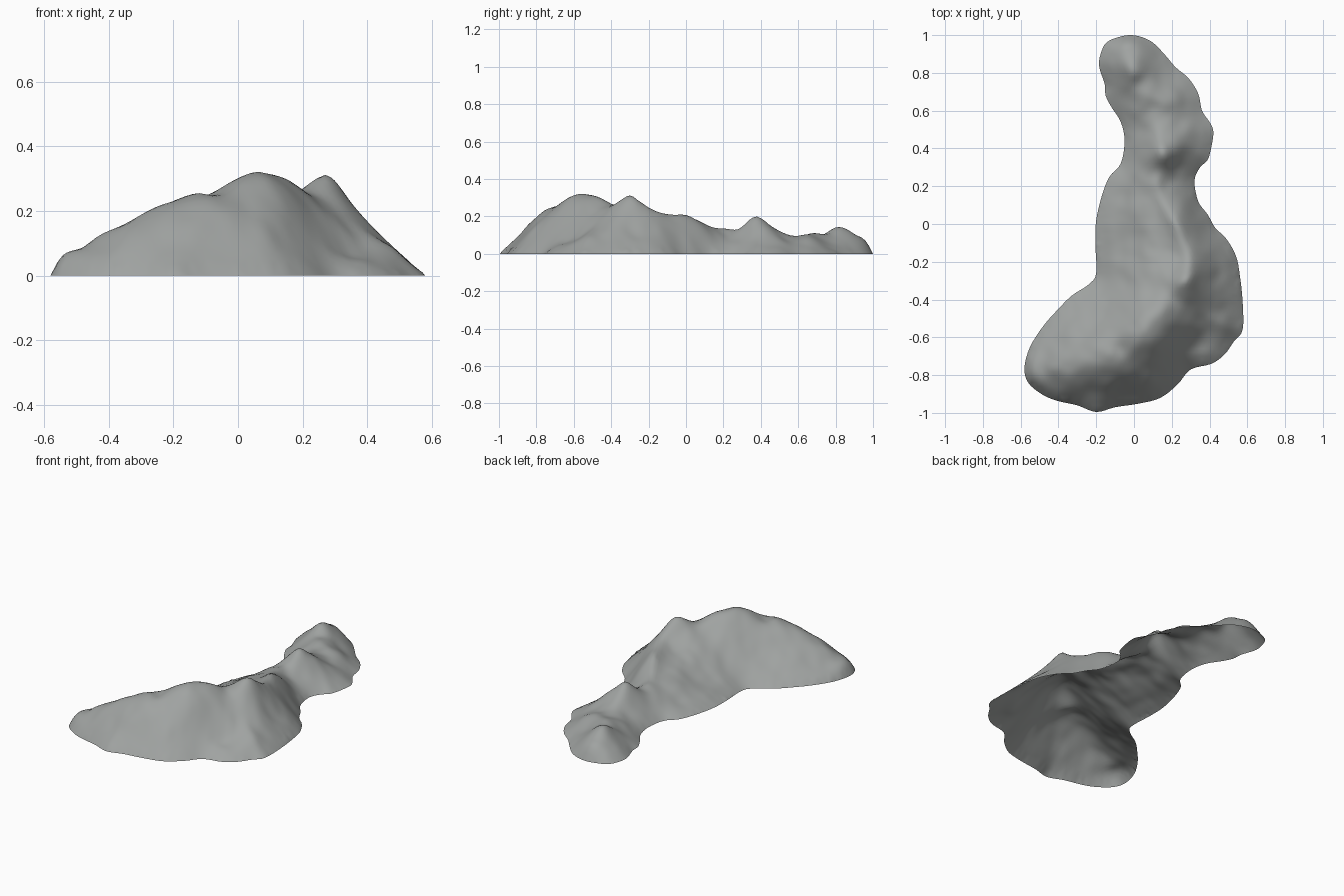
import bpy, bmesh, math
from mathutils import Vector, noise, geometry, kdtree

if "Cube" in bpy.data.objects:
    bpy.data.objects.remove(bpy.data.objects["Cube"])

# Shoreline, clockwise from the north tip
SHORE = [(-.02, 1), (.04, .99), (.10, .96), (.16, .90), (.22, .83), (.29, .77), (.34, .69),
         (.36, .60), (.40, .54), (.42, .49), (.41, .41), (.39, .34), (.35, .30), (.32, .23),
         (.34, .12), (.39, .05), (.43, -.02), (.49, -.08), (.54, -.17), (.56, -.27),
         (.575, -.41), (.575, -.56), (.53, -.62), (.48, -.69), (.41, -.74), (.30, -.77),
         (.23, -.85), (.14, -.92), (.03, -.95), (-.10, -.97), (-.20, -.995), (-.30, -.96),
         (-.41, -.935), (-.49, -.90), (-.56, -.84), (-.58, -.76), (-.55, -.65), (-.48, -.54),
         (-.41, -.46), (-.33, -.38), (-.24, -.32), (-.20, -.26), (-.205, -.10), (-.20, .02),
         (-.17, .15), (-.13, .25), (-.07, .32), (-.05, .44), (-.07, .54), (-.12, .62),
         (-.15, .68), (-.155, .74), (-.185, .84), (-.17, .92), (-.14, .965), (-.08, .99)]

# Crest line x, y, height, from the south-west foot to the north tip
CREST = [(-.49, -.77, .072), (-.44, -.76, .12), (-.35, -.75, .158), (-.28, -.74, .20),
         (-.20, -.72, .228), (-.13, -.69, .258), (-.08, -.66, .245), (-.01, -.62, .293),
         (.05, -.58, .32), (.08, -.53, .32), (.14, -.46, .30), (.19, -.38, .26),
         (.27, -.30, .317), (.29, -.20, .25), (.26, -.10, .215), (.22, 0, .208),
         (.16, .10, .155), (.12, .20, .135), (.13, .29, .135), (.15, .37, .208),
         (.14, .45, .155), (.13, .52, .11), (.10, .60, .092), (.07, .68, .112),
         (.04, .75, .105), (0, .81, .148), (-.02, .87, .13), (-.03, .92, .09)]

# Spurs and gullies: x, y, amount, radius
BUMPS = [(.46, -.53, .014, .09), (.35, -.60, -.03, .09), (.43, -.24, -.025, .09),
         (-.06, -.80, .012, .08), (.29, .50, .008, .07),
         (.20, .66, .02, .07), (.26, .09, .015, .07)]


def catmull(points, steps, closed):
    pts = [Vector(p) for p in points]
    n = len(pts)
    get = (lambda i: pts[i % n]) if closed else (lambda i: pts[max(0, min(n - 1, i))])
    out = []
    for i in range(n if closed else n - 1):
        a, b, c, d = (get(i + k) for k in (-1, 0, 1, 2))
        for s in range(steps):
            t = s / steps
            out.append(.5 * (2 * b + (c - a) * t + (2 * a - 5 * b + 4 * c - d) * t * t
                             + (3 * b - a - 3 * c + d) * t ** 3))
    return out if closed else out + [pts[-1]]


shore = catmull(SHORE[::-1], 4, True)
crest = catmull(CREST, 4, False)


def tree(points):
    kd = kdtree.KDTree(len(points))
    for i, p in enumerate(points):
        kd.insert((p.x, p.y, 0), i)
    kd.balance()
    return kd


shore_kd, crest_kd = tree(shore), tree(crest)


def clamp(v):
    return max(0, min(1, v))


def height(x, y):
    p = Vector((x, y, 0))
    d_shore = shore_kd.find(p)[2]
    if d_shore < 1e-4:
        return 0.0
    # Rounded crest, broadest in the south-west and softer in the north
    r = .025 + .07 * clamp((-.35 - y) / .25) * clamp((.35 - x) / .2) + .02 * clamp((y - .4) / .2)
    d_crest = math.hypot(crest_kd.find(p)[2], r) - r
    # Crest height blended by distance
    total = weight = 0
    for c in crest:
        w = 1 / (((c.x - x) ** 2 + (c.y - y) ** 2) + .0004) ** 2
        total += w * c.z
        weight += w
    t = d_shore / (d_shore + d_crest)
    h = total / weight * t
    edge = min(1, d_shore / .1)
    for bx, by, amount, rad in BUMPS:
        h += edge * amount * math.exp(-((x - bx) ** 2 + (y - by) ** 2) / (rad * rad))
    h += .02 * 4 * t * (1 - t) * edge * noise.noise(Vector((x * 7, y * 7, 3)))
    h += .005 * edge * noise.noise(Vector((x * 16, y * 16, 8)))
    return max(h, 0)


# Fill the shoreline with an even grid of points and triangulate
n = len(shore)
points = [Vector((p.x, p.y)) for p in shore]
STEP = .02
for j in range(-50, 51):
    for i in range(-30, 31):
        x, y = (i + .5 * (j % 2)) * STEP, j * STEP
        if shore_kd.find((x, y, 0))[2] > .014:
            points.append(Vector((x, y)))
edges = [(i, (i + 1) % n) for i in range(n)]
flat, _, faces, *_ = geometry.delaunay_2d_cdt(points, edges, [], 1, 1e-5)

# Raise the sheet into the mountain ridge, open underneath
bm = bmesh.new()
used = {i for f in faces for i in f}
verts = {i: bm.verts.new((flat[i].x, flat[i].y, height(flat[i].x, flat[i].y))) for i in used}
for f in faces:
    bm.faces.new([verts[i] for i in f])
# Soften the terrain a little, keeping the shoreline fixed
inner = [v for v in bm.verts if not v.is_boundary]
bmesh.ops.smooth_vert(bm, verts=inner, factor=.3, use_axis_z=True)
bm.normal_update()
for f in bm.faces:
    if f.normal.z < 0:
        f.normal_flip()
    f.smooth = True
mesh = bpy.data.meshes.new("mountain_ridge")
bm.to_mesh(mesh)
bm.free()
ridge = bpy.data.objects.new("mountain_ridge", mesh)
bpy.context.collection.objects.link(ridge)

# Dark grey rock
rock = bpy.data.materials.new("rock")
rock.diffuse_color = (.35, .365, .357, 1)
rock.use_nodes = True
rock.node_tree.nodes["Principled BSDF"].inputs["Base Color"].default_value = rock.diffuse_color
mesh.materials.append(rock)
